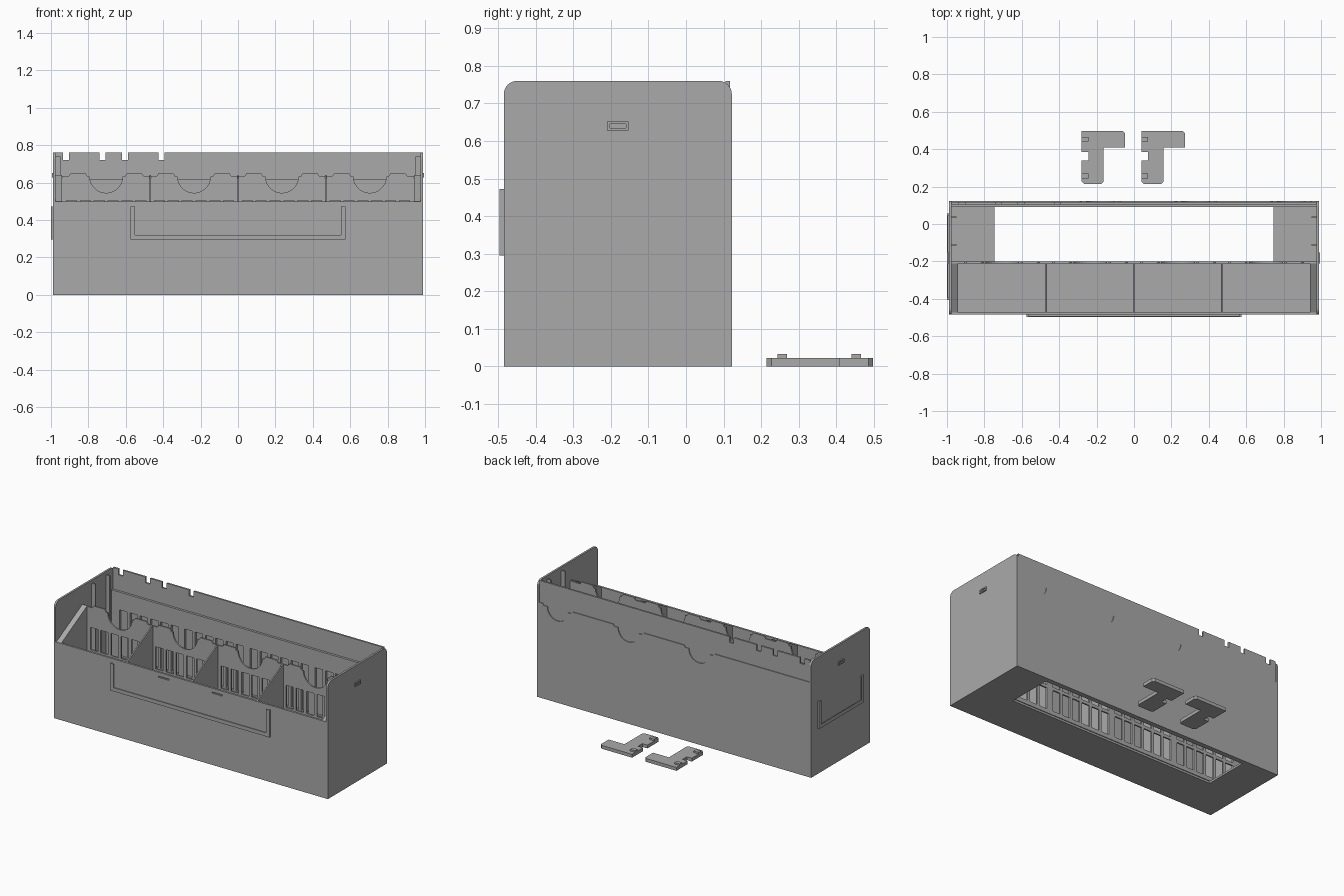
import bpy, bmesh
from math import sin, cos, pi

if "Cube" in bpy.data.objects:
    bpy.data.objects.remove(bpy.data.objects["Cube"])

grey = bpy.data.materials.new("plain grey")
grey.use_nodes = True
COLOUR = (0.4, 0.4, 0.4, 1)
grey.diffuse_color = COLOUR
grey.node_tree.nodes["Principled BSDF"].inputs["Base Color"].default_value = COLOUR


def finish(bm, name):
    bmesh.ops.recalc_face_normals(bm, faces=bm.faces)
    mesh = bpy.data.meshes.new(name)
    bm.to_mesh(mesh)
    bm.free()
    mesh.materials.append(grey)
    ob = bpy.data.objects.new(name, mesh)
    bpy.context.collection.objects.link(ob)
    return ob


def boxes(name, spans):
    """Boxes given as (x0, x1, y0, y1, z0, z1), joined in one object."""
    bm = bmesh.new()
    for x0, x1, y0, y1, z0, z1 in spans:
        made = bmesh.ops.create_cube(bm, size=1)["verts"]
        for v in made:
            v.co = (x1 if v.co.x > 0 else x0, y1 if v.co.y > 0 else y0, z1 if v.co.z > 0 else z0)
    return finish(bm, name)


def slab(name, outline, axis, a, b):
    """Extrude a flat outline along one axis from a to b."""
    place = {"x": lambda p, d: (d, p[0], p[1]),
             "y": lambda p, d: (p[0], d, p[1]),
             "z": lambda p, d: (p[0], p[1], d)}[axis]
    bm = bmesh.new()
    low = [bm.verts.new(place(p, a)) for p in outline]
    high = [bm.verts.new(place(p, b)) for p in outline]
    bm.faces.new(low)
    bm.faces.new(high)
    n = len(outline)
    for i in range(n):
        j = (i + 1) % n
        bm.faces.new((low[i], low[j], high[j], high[i]))
    return finish(bm, name)


def cut(ob, spans):
    cutter = boxes(ob.name + "_cutter", spans)
    cutter.hide_render = True
    mod = ob.modifiers.new("openings", "BOOLEAN")
    mod.operation = "DIFFERENCE"
    mod.solver = "EXACT"
    mod.object = cutter
    bpy.context.view_layer.objects.active = ob
    bpy.ops.object.modifier_apply(modifier=mod.name)
    bpy.data.objects.remove(cutter)


def scallop(cx, top, r=0.088, steps=14):
    """Half-round dip in a top edge, from left to right."""
    arc = [pi * i / steps for i in range(steps + 1)]
    return [(cx - r * cos(t), top - r * sin(t)) for t in arc]


W, T, TOP = 0.988, 0.013, 0.76
FRONT, MID, BACK = -0.485, -0.21, 0.122
BAYS = (-0.705, -0.235, 0.235, 0.705)

# floor with a long opening behind the bays
floor = boxes("floor", [(-W, W, FRONT, BACK, 0, T)])
cut(floor, [(-0.745, 0.745, MID + 0.005, 0.09, -0.1, 0.1)])

# front wall with two thin slots above the label frame
front = boxes("front_wall", [(-W, W, FRONT, FRONT + T, 0, 0.5)])
cut(front, [(x - 0.037, x + 0.037, FRONT - 0.1, FRONT + 0.008, 0.467, 0.475) for x in (-0.195, 0.19)])

# side walls with rounded top corners, each with a raised clip frame
R = 0.035
corner = [pi / 2 * i / 6 for i in range(7)]
side = [(FRONT, 0), (BACK, 0)]
side += [(BACK - R + R * cos(t), TOP - R + R * sin(t)) for t in corner]
side += [(FRONT + R - R * sin(t), TOP - R + R * cos(t)) for t in corner]
for s, word in ((-1, "right"), (1, "left")):
    slab(word + "_side_wall", side, "x", s * W, s * (W - T))
    clip = boxes(word + "_clip", [(s * W - 0.007, s * W + 0.007, -0.21, -0.153, 0.628, 0.652)])
    cut(clip, [(s * W + 0.002, s * (W + 0.1), -0.203, -0.16, 0.635, 0.645)]
        if s > 0 else [(-W - 0.1, -W - 0.002, -0.203, -0.16, 0.635, 0.645)])
    # guide ribs inside the rear channel
    x0, x1 = sorted((s * (W - T), s * 0.948))
    boxes(word + "_guide_ribs", [(x0, x1, y - 0.004, y + 0.004, T, 0.74) for y in (0.035, -0.11)])

# sloping dividers and the thicker blocks at both ends
slope = [(FRONT + T, 0.5), (FRONT + T, T), (MID, T), (MID, 0.64)]
for i, x in enumerate((-0.47, 0, 0.47)):
    slab(f"divider_{i + 1}", slope, "x", x - 0.004, x + 0.004)
for s, word in ((-1, "right"), (1, "left")):
    slab(word + "_end_block", slope, "x", s * (W - T), s * 0.94)


def grid(y0, y1):
    """Rows of rectangular openings, six columns in each bay."""
    cells = []
    for cx in BAYS:
        for i in range(6):
            x = cx + (i - 2.5) * 0.074
            for z0, z1 in ((0.04, 0.18), (0.2, 0.34), (0.36, 0.505)):
                cells.append((x - 0.027, x + 0.027, y0 - 0.05, y1 + 0.05, z0, z1))
    return cells


# middle wall: stepped top edge with a finger dip in each bay
edge = [(-W + T, T), (-W + T, 0.635)]
for cx in BAYS:
    edge += [(cx - 0.2, 0.635), (cx - 0.19, 0.65), (cx - 0.11, 0.65), (cx - 0.1, 0.633)]
    edge += scallop(cx, 0.633)
    edge += [(cx + 0.1, 0.633), (cx + 0.11, 0.65), (cx + 0.19, 0.65), (cx + 0.2, 0.635)]
edge += [(W - T, 0.635), (W - T, T)]
middle = slab("middle_wall", edge, "y", MID, MID + 0.01)
cut(middle, grid(MID, MID + 0.01))

# back wall: inner grille, notched panel and scalloped outer skin
grille = boxes("back_grille", [(-W + T, W - T, 0.09, 0.105, T, 0.62)])
cut(grille, grid(0.09, 0.105))
panel = boxes("back_panel", [(-W + T, W - T, 0.105, 0.117, 0, TOP)])
cut(panel, [(x - 0.016, x + 0.016, 0, 0.2, 0.722, 0.9) for x in (-0.92, -0.725, -0.605, -0.41)])
skin = [(-W + T, 0), (-W + T, 0.62)]
for cx in (-0.18, 0.33, 0.84):
    skin += [(cx - 0.11, 0.62), (cx - 0.1, 0.607)] + scallop(cx, 0.607, 0.075)
    skin += [(cx + 0.1, 0.607), (cx + 0.11, 0.62)]
skin += [(W - T, 0.62), (W - T, 0)]
slab("back_skin", skin, "y", 0.116, BACK)

# U-shaped label frames: a wide lip standing on a narrower rim
def label_frame(name, a, b, spot):
    spans = []
    for rim, d0, d1 in ((0.012, 0, 0.006), (0.024, 0.006, 0.011)):
        for u0, u1, z1 in ((a, a + rim, 0.472), (b - rim, b, 0.472), (a, b, 0.295 + rim)):
            spans.append(spot(u0, u1, d0, d1) + (0.295, z1))
    boxes(name, spans)


label_frame("front_label_frame", -0.575, 0.575,
            lambda u, v, d, e: (u, v, FRONT - e, FRONT - d))
label_frame("side_label_frame", -0.405, 0.055,
            lambda u, v, d, e: (-W - e, -W - d, u, v))

# two loose brackets lying behind the box
c = 0.012
for x, word in ((-0.28, "right"), (0.04, "left")):
    shape = [(0, 0.215 + c), (c, 0.215), (0.118 - c, 0.215), (0.118, 0.215 + c), (0.118, 0.408),
             (0.232, 0.408), (0.232, 0.498 - c), (0.232 - c, 0.498), (0, 0.498),
             (0, 0.385), (0.036, 0.385), (0.036, 0.34), (0, 0.34)]
    slab(word + "_bracket", [(x + u, v) for u, v in shape], "z", 0, 0.022)
    boxes(word + "_bracket_tabs", [(x, x + 0.036, y, y + 0.026, 0.02, 0.033) for y in (0.243, 0.44)])
